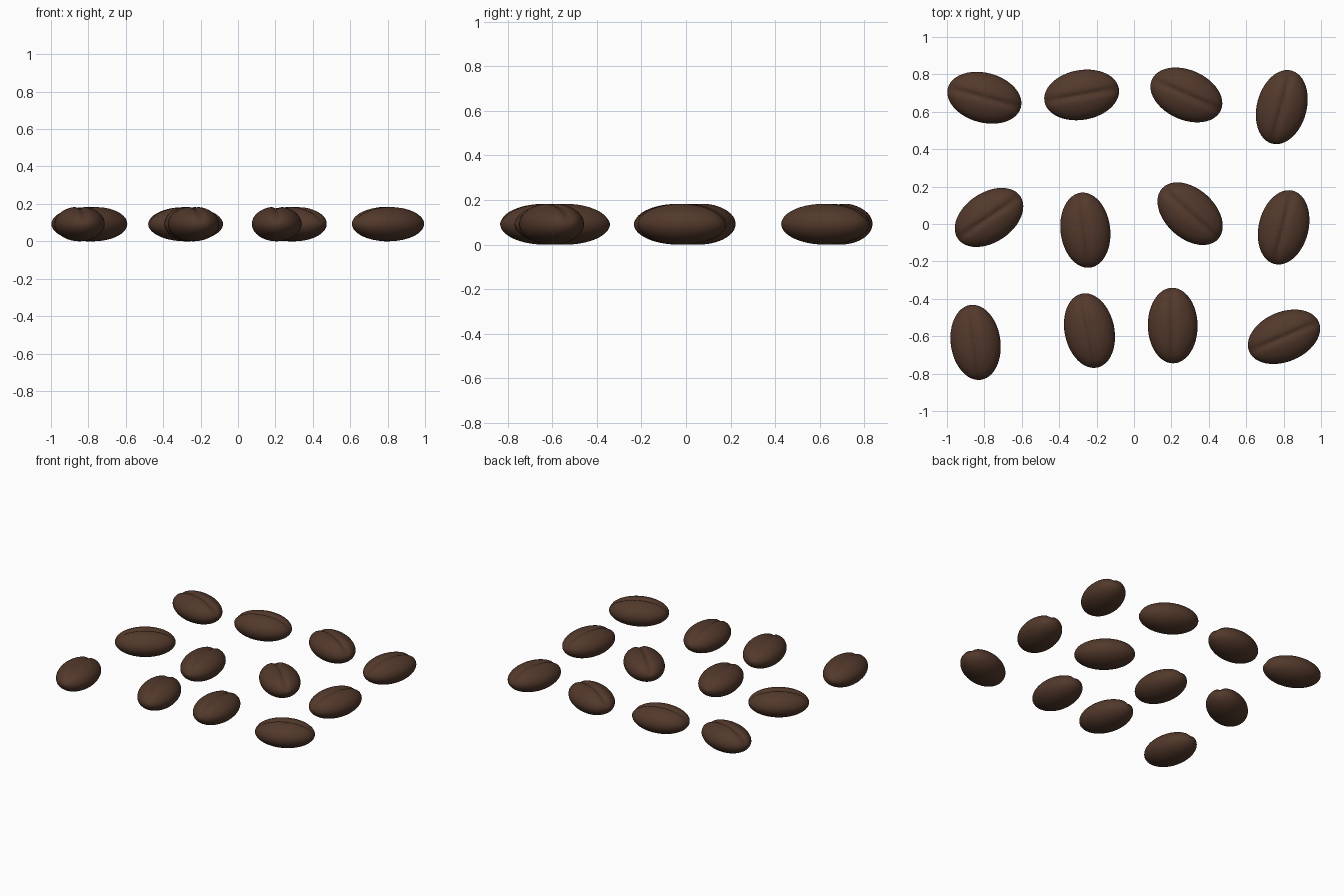
import bpy, math

cube = bpy.data.objects.get("Cube")
if cube:
    bpy.data.objects.remove(cube, do_unlink=True)

# Roasted brown
brown = bpy.data.materials.new("roasted_brown")
brown.use_nodes = True
colour = (0.085, 0.04, 0.024, 1)
brown.diffuse_color = colour
bsdf = brown.node_tree.nodes["Principled BSDF"]
bsdf.inputs["Base Color"].default_value = colour
bsdf.inputs["Roughness"].default_value = 0.6

LENGTH, WIDTH, HEIGHT = 0.202, 0.133, 0.093   # half sizes
GROOVE_DEPTH, GROOVE_WIDTH = 0.012, 0.018


def bean(name, x, y, angle):
    """Flattened ellipsoid with a shallow crease along the top."""
    bpy.ops.mesh.primitive_uv_sphere_add(segments=48, ring_count=32, radius=1)
    ob = bpy.context.object
    ob.name = name
    for v in ob.data.vertices:
        px, py, pz = v.co.x * LENGTH, v.co.y * WIDTH, v.co.z * HEIGHT
        if pz > 0:
            fade = min(1, v.co.z * 4)
            pz -= fade * GROOVE_DEPTH * math.exp(-(py / GROOVE_WIDTH) ** 2)
        v.co = (px, py, pz + HEIGHT)
    ob.location = (x, y, 0)
    ob.rotation_euler.z = math.radians(angle)
    ob.data.materials.append(brown)
    bpy.ops.object.shade_smooth()


# Loose grid of beans: x, y, heading
layout = {
    "back": [(-0.80, 0.675, -15), (-0.28, 0.69, 10), (0.28, 0.69, -24), (0.79, 0.625, 75)],
    "middle": [(-0.775, 0.035, 34), (-0.26, -0.033, 97), (0.30, 0.055, -42), (0.80, -0.018, 76)],
    "front": [(-0.847, -0.633, 98), (-0.238, -0.57, 102), (0.207, -0.543, 91), (0.802, -0.603, 23)],
}
for row, beans in layout.items():
    for i, place in enumerate(beans, 1):
        bean(f"{row}_bean_{i}", *place)
